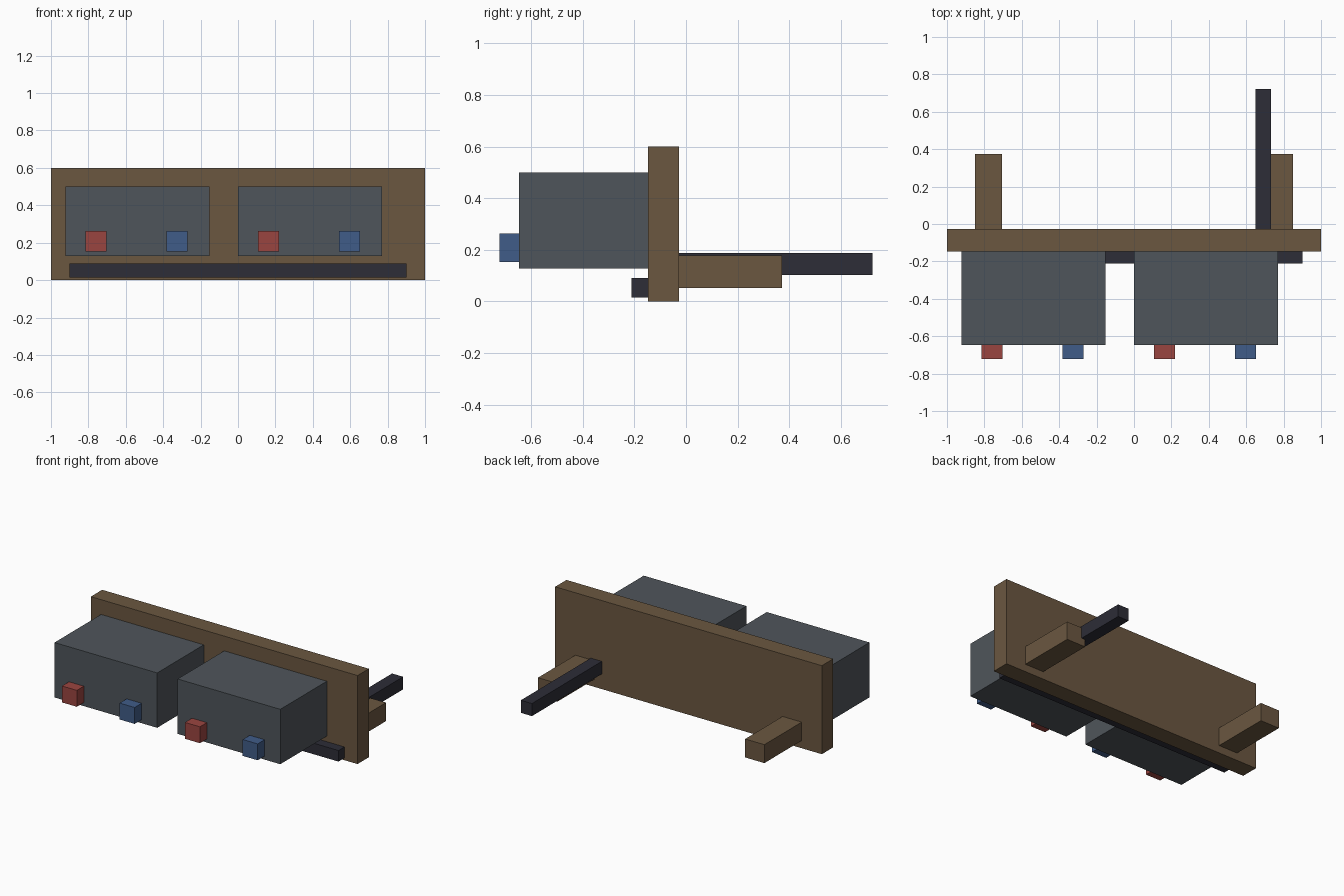
import bpy

if "Cube" in bpy.data.objects:
    bpy.data.objects.remove(bpy.data.objects["Cube"])


def material(name, hex_rgb):
    """Flat colour from an sRGB hex value, stored as linear."""
    mat = bpy.data.materials.new(name)
    srgb = [((hex_rgb >> s) & 255) / 255 for s in (16, 8, 0)]
    lin = [c / 12.92 if c <= 0.04045 else ((c + 0.055) / 1.055) ** 2.4 for c in srgb]
    mat.diffuse_color = (*lin, 1)
    mat.use_nodes = True
    mat.node_tree.nodes["Principled BSDF"].inputs["Base Color"].default_value = mat.diffuse_color
    return mat


WOOD = material("brown wood", 0x6B5740)
SLATE = material("slate grey", 0x4F555B)
DARK = material("dark metal", 0x2D2D37)
RED = material("red", 0x9A4540)
BLUE = material("blue", 0x405C88)


def box(name, x, y, z, mat):
    """Box from (min, max) ranges on each axis."""
    bpy.ops.mesh.primitive_cube_add(size=1, location=[(a + b) / 2 for a, b in (x, y, z)])
    ob = bpy.context.object
    ob.name = name
    ob.scale = [b - a for a, b in (x, y, z)]
    bpy.ops.object.transform_apply(location=False, rotation=False, scale=True)
    ob.data.materials.append(mat)
    return ob


BOARD_FRONT, BOARD_BACK = -0.148, -0.027
CASE_FRONT = -0.647

# Upright board and the rail along its lower front
box("back_board", (-1, 1), (BOARD_FRONT, BOARD_BACK), (0, 0.6), WOOD)
box("front_rail", (-0.902, 0.902), (-0.212, BOARD_FRONT), (0.015, 0.09), DARK)

# Two cases, each with a red and a blue knob
for side, x in (("left", -0.923), ("right", 0.0)):
    box(side + "_case", (x, x + 0.77), (CASE_FRONT, BOARD_FRONT), (0.128, 0.5), SLATE)
    for colour, dx, mat in (("red", 0.108, RED), ("blue", 0.541, BLUE)):
        box(f"{side}_{colour}_knob", (x + dx, x + dx + 0.112),
            (-0.722, CASE_FRONT), (0.152, 0.263), mat)

# Rear support arms and the long dark lever
for side, x in (("left", -0.849), ("right", 0.705)):
    box(side + "_rear_arm", (x, x + 0.144), (BOARD_BACK, 0.373), (0.052, 0.177), WOOD)
box("rear_lever", (0.65, 0.733), (BOARD_BACK, 0.722), (0.103, 0.188), DARK)
